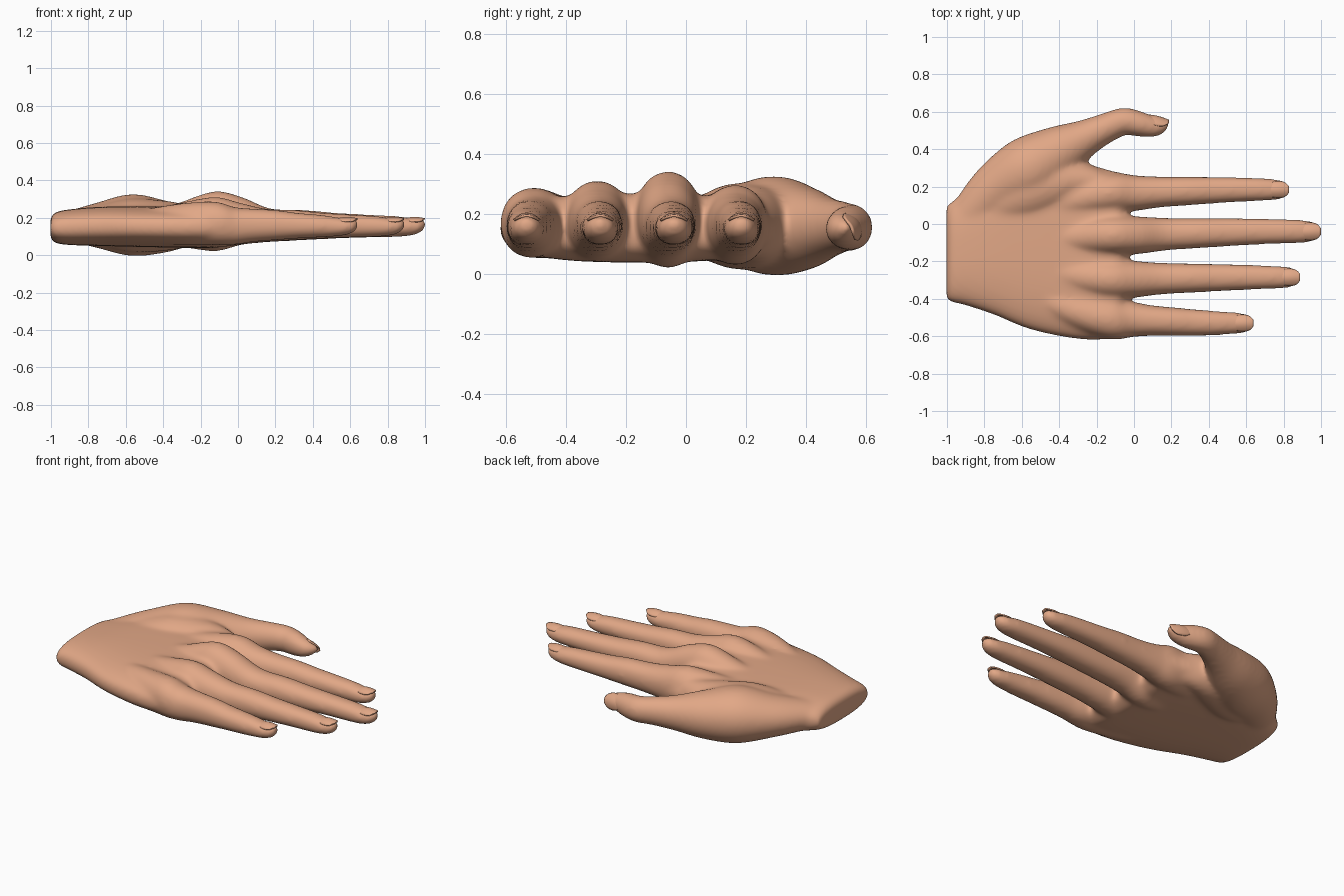
import bpy, bmesh, math
from mathutils import Vector

if "Cube" in bpy.data.objects:
    bpy.data.objects.remove(bpy.data.objects["Cube"])

skin = bpy.data.materials.new("skin")
skin.diffuse_color = (0.76, 0.39, 0.24, 1)
skin.use_nodes = True
skin.node_tree.nodes["Principled BSDF"].inputs["Base Color"].default_value = skin.diffuse_color


def spline(rows, steps=6):
    """Smooth Catmull-Rom resampling of station rows."""
    out = []
    for i in range(len(rows) - 1):
        p = [rows[max(0, min(len(rows) - 1, i + k))] for k in (-1, 0, 1, 2)]
        for s in range(steps):
            t = s / steps
            out.append([0.5 * (2 * b + (c - a) * t + (2 * a - 5 * b + 4 * c - d) * t * t
                               + (3 * b - a - 3 * c + d) * t ** 3) for a, b, c, d in zip(*p)])
    return out + [list(rows[-1])]


def loft(bm, rows, power=2.0, follow=True, n=32):
    """Closed tube; each row is x, y, half width, bottom z, top z."""
    rows = spline(rows)
    rings = []
    for i, (x, y, w, z0, z1) in enumerate(rows):
        a, b = rows[max(0, i - 1)], rows[min(len(rows) - 1, i + 1)]
        d = Vector((b[0] - a[0], b[1] - a[1])).normalized() if follow else Vector((1, 0))
        ring = []
        for k in range(n):
            c, s = math.cos(k * math.tau / n), math.sin(k * math.tau / n)
            u = math.copysign(abs(c) ** (2 / power), c) * w
            v = math.copysign(abs(s) ** (2 / power), s) * (z1 - z0) / 2
            ring.append(bm.verts.new((x - d.y * u, y + d.x * u, (z0 + z1) / 2 + v)))
        rings.append(ring)
    for r, q in zip(rings, rings[1:]):
        for k in range(n):
            bm.faces.new((r[k], r[(k + 1) % n], q[(k + 1) % n], q[k]))
    bm.faces.new(rings[0][::-1])
    bm.faces.new(rings[-1])


def finish(name, bm):
    bmesh.ops.recalc_face_normals(bm, faces=bm.faces)
    me = bpy.data.meshes.new(name)
    bm.to_mesh(me)
    bm.free()
    me.materials.append(skin)
    ob = bpy.data.objects.new(name, me)
    bpy.context.collection.objects.link(ob)
    for p in me.polygons:
        p.use_smooth = True
    return ob


def nail(name, root, tip, normal, width):
    """Thin arched plate running from root to tip."""
    root, tip, normal = Vector(root), Vector(tip), Vector(normal).normalized()
    d = tip - root
    side = normal.cross(d).normalized()
    bm = bmesh.new()
    grid = []
    for i in range(13):
        t = i / 12
        w = width * max(0.12, (1 - abs(2 * t - 1) ** 2.6)) ** 0.5
        grid.append([bm.verts.new(root + d * t + side * w * v
                                  + normal * (0.008 * math.sin(math.pi * t) - 0.5 * w * w / width * v * v))
                     for v in [j / 5 - 1 for j in range(11)]])
    for r, q in zip(grid, grid[1:]):
        for j in range(10):
            bm.faces.new((r[j], r[j + 1], q[j + 1], q[j]))
    ob = finish(name, bm)
    m = ob.modifiers.new("thickness", 'SOLIDIFY')
    m.thickness = 0.008
    m.offset = 0


hand = bmesh.new()

# palm and wrist
loft(hand, [(-1.003, -0.15, 0.25, 0.09, 0.20), (-0.975, -0.15, 0.268, 0.065, 0.23),
            (-0.9, -0.13, 0.305, 0.055, 0.245), (-0.75, -0.10, 0.385, 0.05, 0.258),
            (-0.55, -0.09, 0.475, 0.045, 0.262), (-0.3, -0.14, 0.475, 0.04, 0.262),
            (-0.12, -0.165, 0.45, 0.04, 0.266), (-0.07, -0.165, 0.44, 0.055, 0.25),
            (-0.03, -0.165, 0.43, 0.085, 0.21)],
     power=2.7, follow=False, n=64)

# fingers with their knuckles: knuckle y, tip y, tip x, knuckle top, knuckle bottom, width
fingers = {"index": (0.165, 0.184, 0.83, 0.298, 0.03, 1.0),
           "middle": (-0.06, -0.04, 1.0, 0.342, 0.02, 1.05),
           "ring": (-0.295, -0.285, 0.89, 0.312, 0.04, 1.02),
           "little": (-0.51, -0.53, 0.64, 0.288, 0.055, 1.0)}
for name, (y0, y1, tip, top, low, s) in fingers.items():
    L = tip + 0.1
    X = lambda t: -0.1 + L * t
    Y = lambda t: y0 + (y1 - y0) * min(1, t * 1.5)
    loft(hand, [(-0.62, y0 * 0.55 - 0.05, 0.06, 0.10, 0.22), (-0.35, y0 * 0.85 - 0.02, 0.09, 0.055, 0.272),
                (-0.13, y0, 0.105 * s, low, top), (X(0.11), Y(0), 0.096 * s, 0.055, top - 0.03),
                (X(0.25), Y(0.2), 0.083 * s, 0.07, 0.25), (X(0.42), Y(0.4), 0.077 * s, 0.08, 0.242),
                (X(0.56), Y(0.55), 0.072 * s, 0.088, 0.228), (X(0.72), Y(0.7), 0.066 * s, 0.094, 0.218),
                (tip - 0.14, y1, 0.061 * s, 0.098, 0.209), (tip - 0.07, y1, 0.056 * s, 0.105, 0.198),
                (tip - 0.02, y1, 0.043 * s, 0.122, 0.194), (tip + 0.004, y1, 0.016, 0.15, 0.186)], power=2.15)
    nail("nail_" + name, (tip - 0.115, y1, 0.192), (tip - 0.002, y1, 0.194), (0, 0, 1), 0.043 * s)

# thumb with its fleshy base
loft(hand, [(-0.92, 0.0, 0.10, 0.08, 0.23), (-0.75, 0.17, 0.145, 0.04, 0.28), (-0.57, 0.285, 0.18, -0.004, 0.327),
            (-0.40, 0.385, 0.145, 0.012, 0.295), (-0.25, 0.465, 0.098, 0.05, 0.258),
            (-0.13, 0.522, 0.079, 0.073, 0.242), (-0.05, 0.549, 0.074, 0.077, 0.234),
            (0.03, 0.534, 0.068, 0.08, 0.227), (0.10, 0.520, 0.058, 0.093, 0.21),
            (0.15, 0.526, 0.042, 0.112, 0.193), (0.188, 0.54, 0.012, 0.143, 0.167)])
nail("nail_thumb", (0.055, 0.577, 0.170), (0.186, 0.548, 0.158), (0.2, 0.86, 0.45), 0.048)

# flesh between thumb and index, over the back of the hand and the palm
loft(hand, [(-0.8, 0.05, 0.10, 0.08, 0.24), (-0.6, 0.16, 0.16, 0.02, 0.30), (-0.42, 0.22, 0.15, 0.02, 0.295),
            (-0.28, 0.235, 0.10, 0.04, 0.275), (-0.15, 0.22, 0.06, 0.07, 0.25)])

# fuse into one skin and soften the joins
ob = finish("hand", hand)
m = ob.modifiers.new("fuse", 'REMESH')
m.mode = 'VOXEL'
m.voxel_size = 0.011
m.use_smooth_shade = True
m = ob.modifiers.new("soften", 'SMOOTH')
m.factor = 0.5
m.iterations = 30
